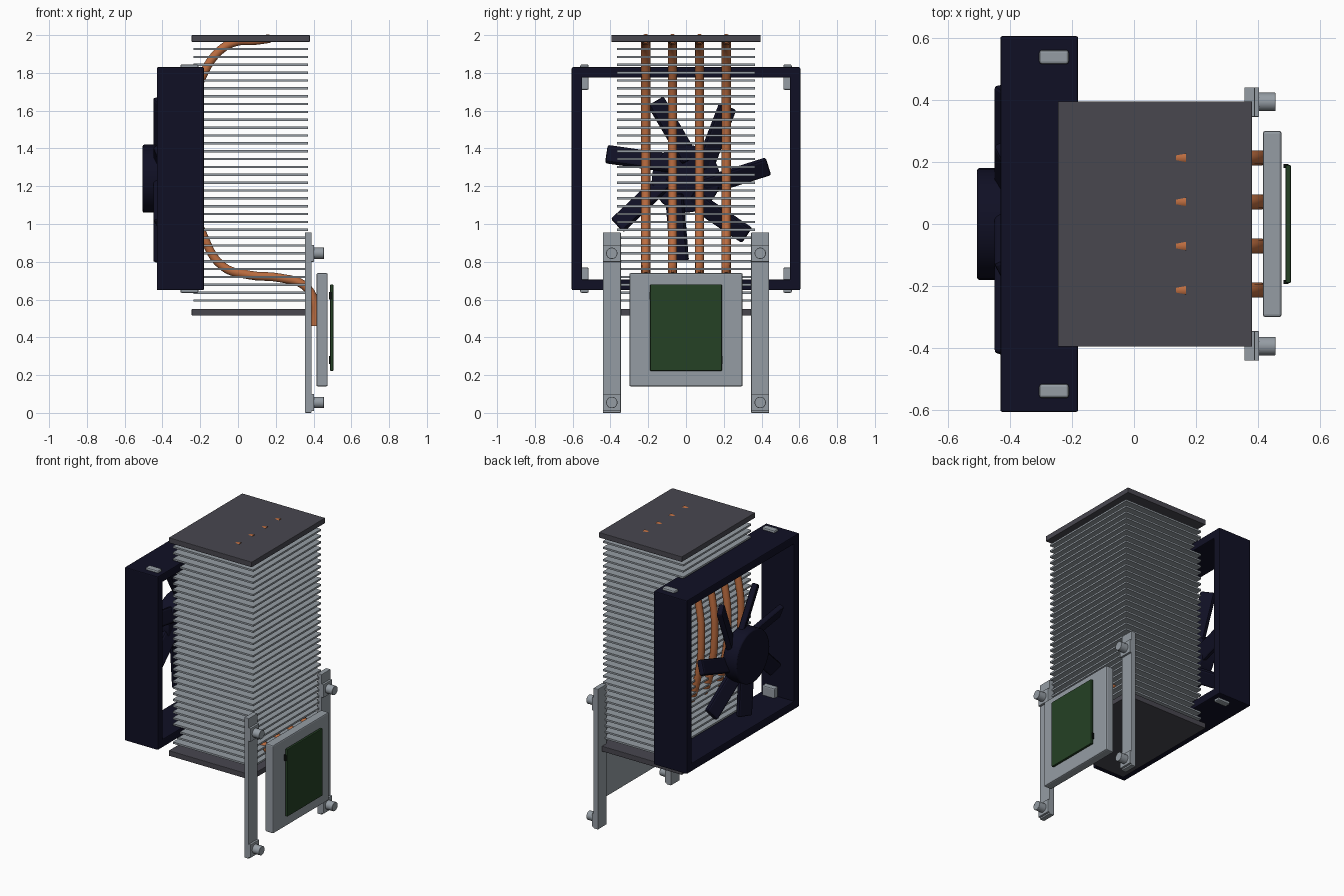
import bpy, math
from mathutils import Matrix, Vector

if "Cube" in bpy.data.objects:
    bpy.data.objects.remove(bpy.data.objects["Cube"])


def material(name, rgb):
    m = bpy.data.materials.new(name)
    m.diffuse_color = (*rgb, 1)
    m.use_nodes = True
    m.node_tree.nodes["Principled BSDF"].inputs["Base Color"].default_value = m.diffuse_color
    return m


NAVY = material("dark navy plastic", (0.005, 0.005, 0.018))
STEEL = material("light grey metal", (0.30, 0.335, 0.37))
PLATE = material("charcoal plate", (0.065, 0.063, 0.078))
COPPER = material("copper", (0.50, 0.15, 0.05))
GREEN = material("circuit green", (0.018, 0.052, 0.018))
BLACK = material("near black", (0.004, 0.006, 0.005))


def finish(ob, name, mat, bevel=0.0):
    ob.name = name
    ob.data.materials.append(mat)
    if bevel:
        b = ob.modifiers.new("soft edges", 'BEVEL')
        b.width, b.segments, b.limit_method = bevel, 2, 'ANGLE'
    return ob


def box(name, lo, hi, mat, bevel=0.0):
    """Box between two corners."""
    lo, hi = Vector(lo), Vector(hi)
    bpy.ops.mesh.primitive_cube_add(size=1)
    ob = bpy.context.object
    ob.data.transform(Matrix.Translation((lo + hi) / 2) @ Matrix.Diagonal((*(hi - lo), 1)))
    return finish(ob, name, mat, bevel)


def cylinder_x(name, x0, x1, y, z, r, mat, sides=24, bevel=0.0):
    """Cylinder lying along x."""
    bpy.ops.mesh.primitive_cylinder_add(vertices=sides, radius=r, depth=x1 - x0)
    ob = bpy.context.object
    ob.data.transform(Matrix.Translation(((x0 + x1) / 2, y, z)) @ Matrix.Rotation(math.pi / 2, 4, 'Y'))
    bpy.ops.object.shade_smooth_by_angle(angle=math.radians(35))
    return finish(ob, name, mat, bevel)


# Fin stack with thicker end plates
for i in range(33):
    z = 0.595 + i * 0.0416
    box("cooling_fin", (-0.235, -0.365, z - 0.006), (0.37, 0.365, z + 0.006), STEEL)
for name, z in (("bottom_plate", 0.515), ("top_plate", 1.964)):
    box(name, (-0.245, -0.395, z), (0.38, 0.395, z + 0.036), PLATE, 0.003)

# Four bent heat pipes
PATH = [(0.41, 0.46), (0.405, 0.59), (0.35, 0.675), (0.22, 0.715), (0.06, 0.73),
        (-0.08, 0.775), (-0.18, 0.93), (-0.245, 1.15), (-0.265, 1.36), (-0.25, 1.58),
        (-0.19, 1.78), (-0.10, 1.915), (-0.01, 1.965), (0.08, 1.97), (0.17, 1.982)]
for y in (-0.213, -0.071, 0.071, 0.213):
    cu = bpy.data.curves.new("heat_pipe", 'CURVE')
    cu.dimensions = '3D'
    cu.bevel_depth, cu.bevel_resolution, cu.resolution_u = 0.024, 3, 5
    cu.use_fill_caps = True
    sp = cu.splines.new('BEZIER')
    sp.bezier_points.add(len(PATH) - 1)
    for p, (x, z) in zip(sp.bezier_points, PATH):
        p.co = (x, y, z)
        p.handle_left_type = p.handle_right_type = 'AUTO'
    ob = bpy.data.objects.new("heat_pipe", cu)
    bpy.context.collection.objects.link(ob)
    cu.materials.append(COPPER)

# Fan frame: four walls
X0, X1 = -0.43, -0.18
for s in (-1, 1):
    y0, y1 = sorted((s * 0.55, s * 0.605))
    box("fan_frame_side", (X0, y0, 0.65), (X1, y1, 1.83), NAVY, 0.006)
box("fan_frame_bottom", (X0, -0.6, 0.65), (X1, 0.6, 0.705), NAVY, 0.006)
box("fan_frame_top", (X0, -0.6, 1.775), (X1, 0.6, 1.83), NAVY, 0.006)

# Corner pads through the frame
for s in (-1, 1):
    y0, y1 = sorted((s * 0.515, s * 0.56))
    for z0, z1 in ((0.635, 0.77), (1.71, 1.845)):
        box("frame_pad", (-0.305, y0, z0), (-0.21, y1, z1), STEEL, 0.008)

# Fan hub and seven pitched blades
HUB_Z = 1.24
cylinder_x("fan_hub", -0.505, -0.40, 0, HUB_Z, 0.18, NAVY, 32, 0.008)
for i in range(7):
    a = math.radians(2.5) + i * math.tau / 7
    blade = box("fan_blade", (-0.02, -0.18, -0.05), (0.02, 0.18, 0.05), NAVY, 0.012)
    blade.matrix_world = (Matrix.Translation((-0.414, 0.265 * math.cos(a), HUB_Z + 0.265 * math.sin(a)))
                          @ Matrix.Rotation(a + math.radians(15), 4, 'X')
                          @ Matrix.Rotation(math.radians(25), 4, 'Y'))

# Contact block and circuit board with two edge tabs
box("contact_block", (0.415, -0.30, 0.14), (0.475, 0.30, 0.74), STEEL, 0.008)
box("circuit_board", (0.488, -0.19, 0.222), (0.505, 0.19, 0.68), GREEN, 0.004)
box("board_tab", (0.482, -0.193, 0.60), (0.498, -0.18, 0.64), BLACK)
box("board_tab", (0.482, 0.18, 0.26), (0.498, 0.193, 0.30), BLACK)

# Mounting brackets with end pads and bolts
for s in (-1, 1):
    y0, y1 = sorted((s * 0.345, s * 0.44))
    box("mounting_bracket", (0.355, y0, 0), (0.389, y1, 0.955), STEEL, 0.003)
    for z in (0.055, 0.845):
        box("bracket_pad", (0.36, y0, z - 0.045), (0.403, y1, z + 0.045), STEEL, 0.003)
        cylinder_x("bracket_bolt", 0.39, 0.455, s * 0.393, z, 0.03, STEEL, 24, 0.002)
